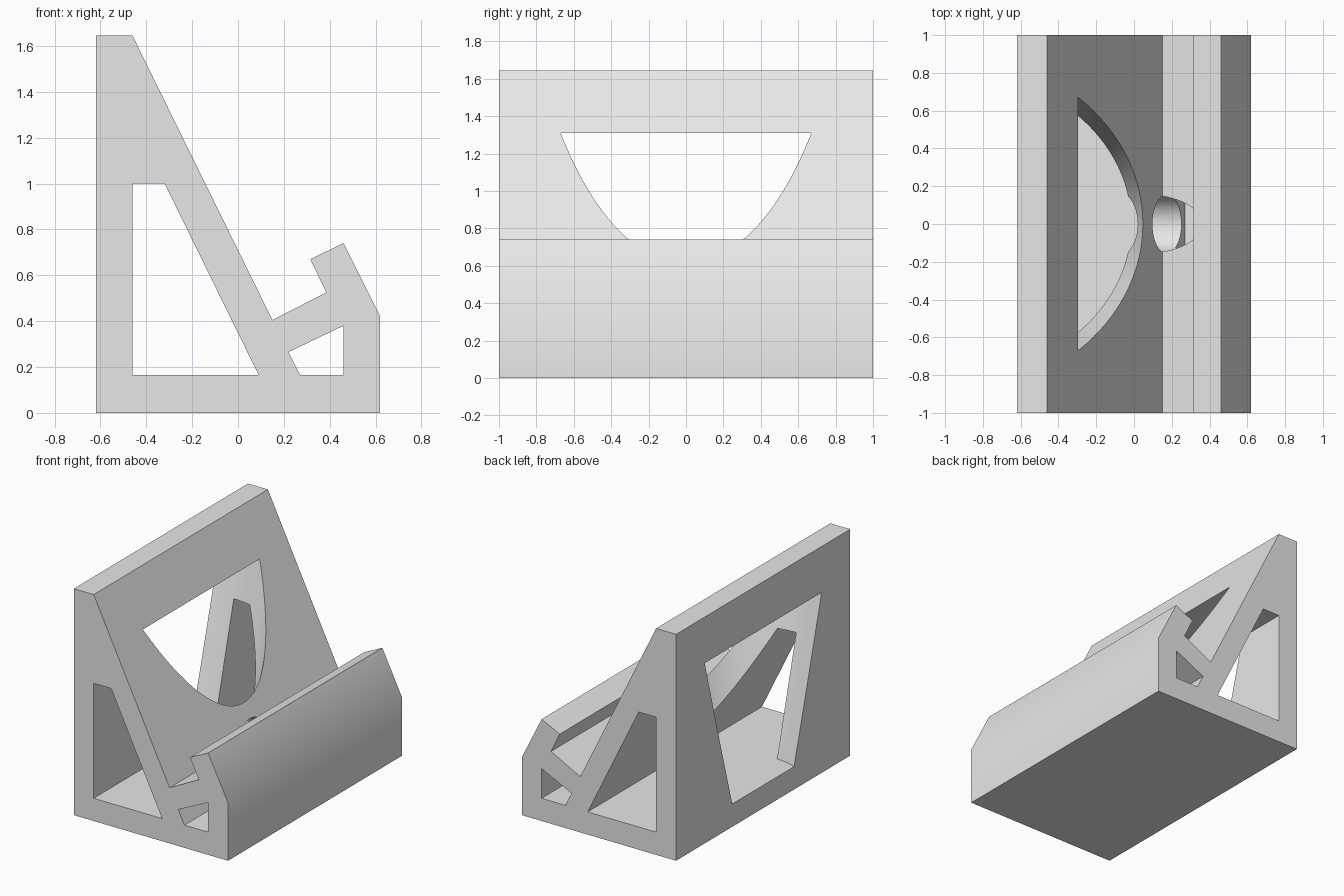
import bpy
import math

if "Cube" in bpy.data.objects:
    bpy.data.objects.remove(bpy.data.objects["Cube"], do_unlink=True)

grey = bpy.data.materials.new("light_grey")
grey.use_nodes = True
colour = (0.8, 0.8, 0.8, 1)
grey.diffuse_color = colour
grey.node_tree.nodes["Principled BSDF"].inputs["Base Color"].default_value = colour


def prism(name, profile, half):
    """Extrude an x-z profile along y."""
    n = len(profile)
    verts = [(x, y, z) for y in (-half, half) for x, z in profile]
    faces = [list(range(n)), list(range(2 * n - 1, n - 1, -1))]
    faces += [(i, i + n, (i + 1) % n + n, (i + 1) % n) for i in range(n)]
    mesh = bpy.data.meshes.new(name)
    mesh.from_pydata(verts, [], faces)
    obj = bpy.data.objects.new(name, mesh)
    bpy.context.collection.objects.link(obj)
    return obj


# Stand body: upright back, sloping rest, trough and front lip
stand = prism("stand", [(-0.62, 0), (0.62, 0), (0.62, 0.42), (0.46, 0.74), (0.315, 0.67),
                        (0.385, 0.525), (0.15, 0.405), (-0.46, 1.645), (-0.62, 1.645)], 1)
stand.data.materials.append(grey)

# Hollows running the full width, behind the rest and under the trough
cutters = [
    prism("rear_hollow", [(-0.46, 0.165), (0.09, 0.165), (-0.32, 1.0), (-0.46, 1.0)], 1.1),
    prism("front_hollow", [(0.27, 0.165), (0.46, 0.165), (0.46, 0.38), (0.22, 0.265)], 1.1),
]

# Tapered round opening through the rest and the back
low, high = 0.166, 1.31
bpy.ops.mesh.primitive_cone_add(vertices=128, radius1=0.389, radius2=0.69, depth=high - low,
                                location=(-0.46, 0, (low + high) / 2))
bpy.context.object.name = "window_cutter"
cutters.append(bpy.context.object)

# Round cable passage from the trough into the rear hollow
bpy.ops.mesh.primitive_cylinder_add(vertices=64, radius=0.155, depth=0.65,
                                    location=(0.125, 0, 0.357), rotation=(0, math.pi / 2, 0))
bpy.context.object.name = "cable_cutter"
cutters.append(bpy.context.object)

# Cut every opening, then remove the cutters
bpy.ops.object.select_all(action="DESELECT")
bpy.context.view_layer.objects.active = stand
stand.select_set(True)
for cutter in cutters:
    cutter.hide_render = True
    cut = stand.modifiers.new(cutter.name, "BOOLEAN")
    cut.operation = "DIFFERENCE"
    cut.solver = "EXACT"
    cut.object = cutter
    bpy.ops.object.modifier_apply(modifier=cut.name)
    bpy.data.objects.remove(cutter, do_unlink=True)

bpy.ops.object.shade_smooth_by_angle(angle=math.radians(30))
